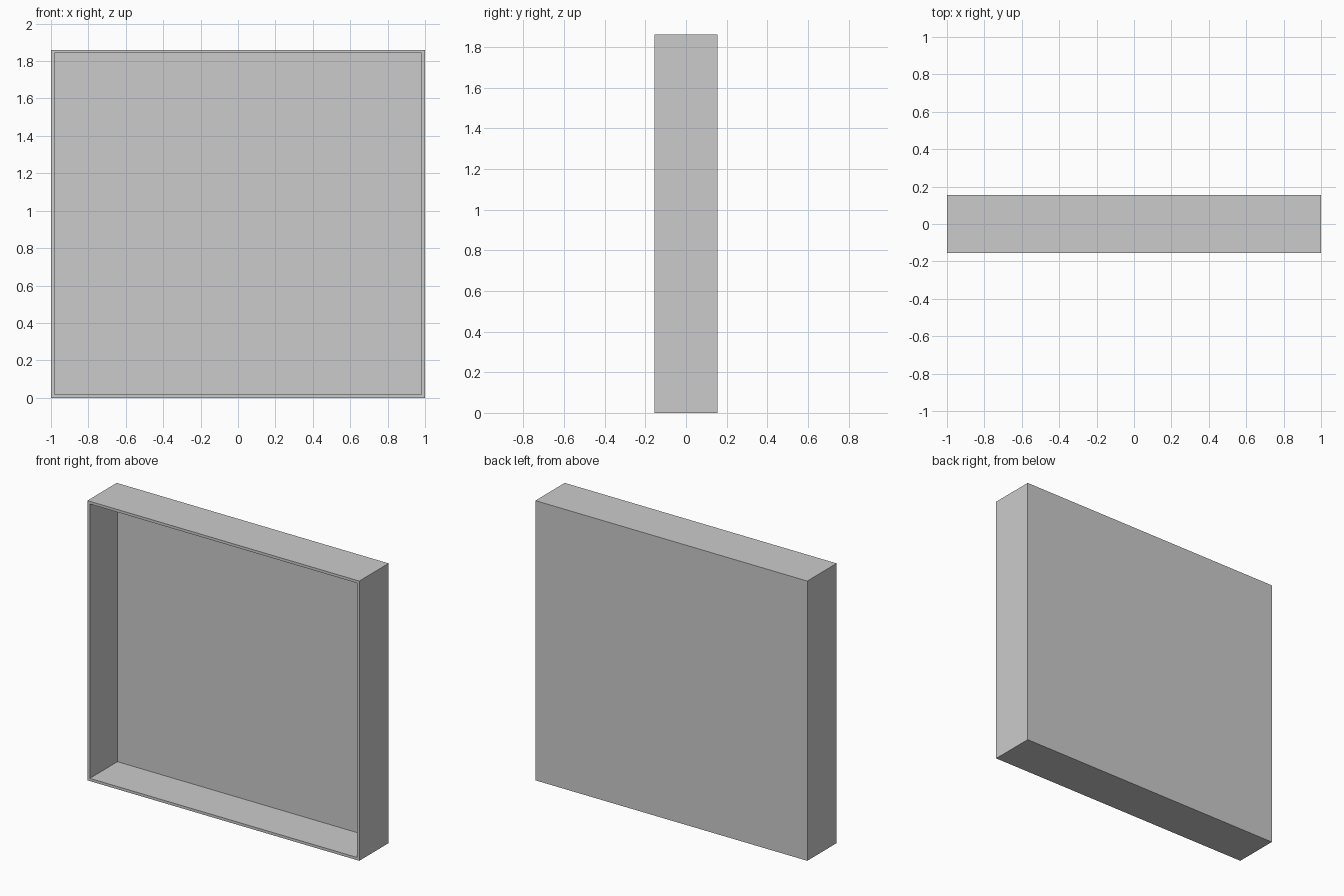
import bpy
import bmesh
from mathutils import Vector

if "Cube" in bpy.data.objects:
    bpy.data.objects.remove(bpy.data.objects["Cube"])

WIDTH, DEPTH, HEIGHT = 2.0, 0.308, 1.86
WALL = 0.018

# Solid block standing on the floor
bm = bmesh.new()
bmesh.ops.create_cube(bm, size=1)
bmesh.ops.scale(bm, vec=(WIDTH, DEPTH, HEIGHT), verts=bm.verts)
bmesh.ops.translate(bm, vec=(0, 0, HEIGHT / 2), verts=bm.verts)

# Open front: inset a thin rim, then push the face back to the rear panel
front = min(bm.faces, key=lambda f: f.calc_center_median().y)
bmesh.ops.inset_region(bm, faces=[front], thickness=WALL, use_even_offset=True)
pocket = bmesh.ops.extrude_discrete_faces(bm, faces=[front])["faces"][0]
bmesh.ops.translate(bm, vec=Vector((0, DEPTH - WALL, 0)), verts=pocket.verts)
bmesh.ops.recalc_face_normals(bm, faces=bm.faces)

mesh = bpy.data.meshes.new("open_box_frame")
bm.to_mesh(mesh)
bm.free()
bpy.context.collection.objects.link(bpy.data.objects.new("open_box_frame", mesh))
